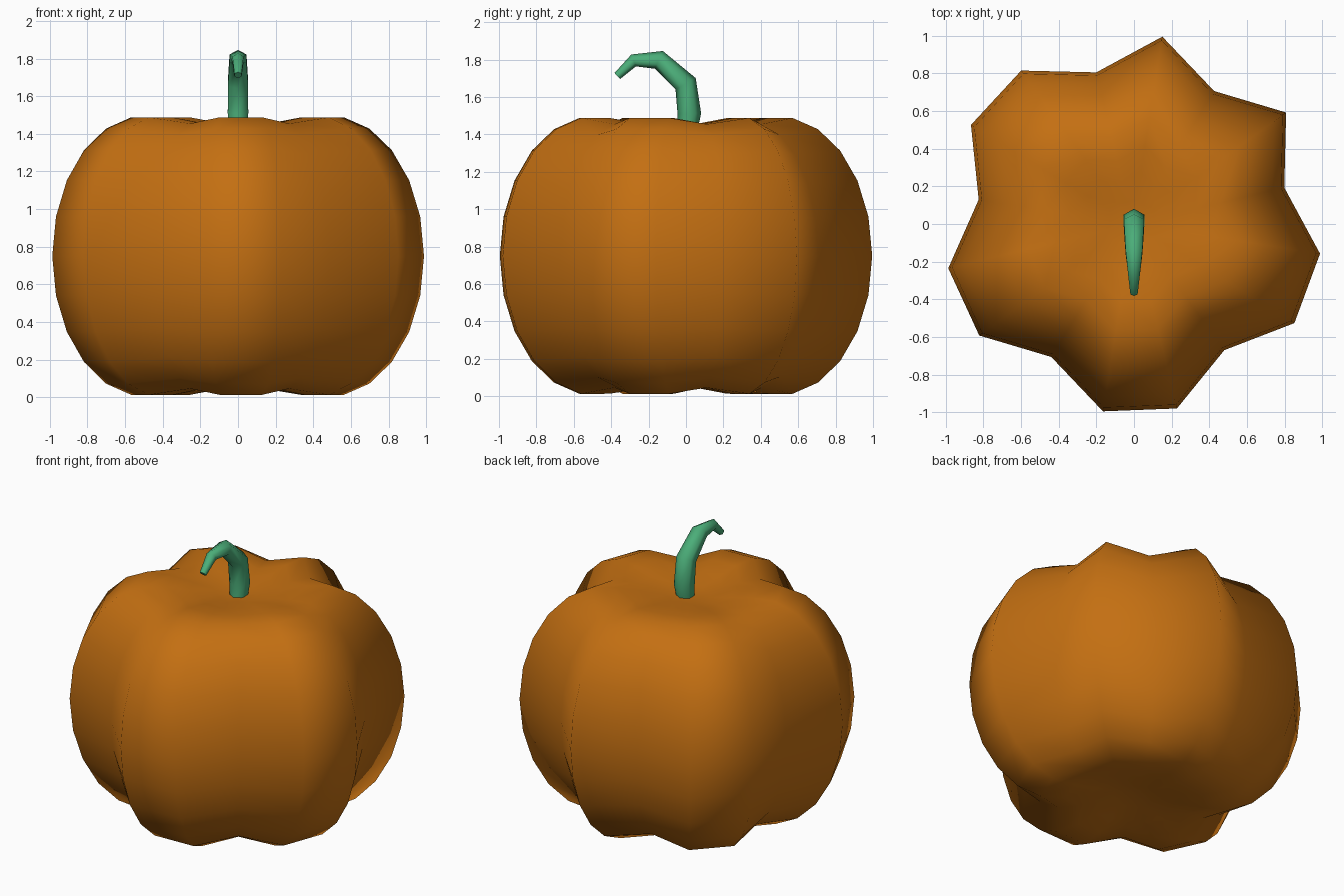
import bpy, bmesh, math
from mathutils import Vector

if "Cube" in bpy.data.objects:
    bpy.data.objects.remove(bpy.data.objects["Cube"])


def material(name, rgb):
    m = bpy.data.materials.new(name)
    m.diffuse_color = (*rgb, 1.0)
    m.use_nodes = True
    m.node_tree.nodes["Principled BSDF"].inputs["Base Color"].default_value = m.diffuse_color
    return m


def skin(name, rings, mat, start=None, end=None):
    """Bridge rings of points, closing the ends with a pole point or a cap."""
    bm = bmesh.new()
    loops = [[bm.verts.new(p) for p in ring] for ring in rings]
    n = len(loops[0])
    for a, b in zip(loops, loops[1:]):
        for i in range(n):
            j = (i + 1) % n
            bm.faces.new((a[i], a[j], b[j], b[i]))
    for loop, pole in ((loops[0], start), (loops[-1], end)):
        if pole is None:
            bm.faces.new(loop)
        else:
            v = bm.verts.new(pole)
            for i in range(n):
                bm.faces.new((loop[i], loop[(i + 1) % n], v))
    bmesh.ops.recalc_face_normals(bm, faces=bm.faces)
    mesh = bpy.data.meshes.new(name)
    bm.to_mesh(mesh)
    bm.free()
    mesh.materials.append(mat)
    obj = bpy.data.objects.new(name, mesh)
    bpy.context.collection.objects.link(obj)
    return obj


orange = material("pumpkin orange", (0.55, 0.16, 0.006))
green = material("stem green", (0.07, 0.42, 0.19))

# Pumpkin body: squashed ring profile, pulled in at the grooves
SIDES, MID = 16, 0.75
GROOVES = {1, 3, 6, 9, 12, 15}
profile = [(0.505 + 0.503 * math.cos(t), 0.745 * math.sin(t), 0.955)
           for t in (math.radians(360 / 22 * j) for j in range(-5, 6))]
dimple = [(0.42, 0.737, 0.957), (0.28, 0.715, 0.98), (0.14, 0.692, 1.0)]
profile = [(r, -z, g) for r, z, g in reversed(dimple)] + profile + dimple
body_rings = []
for r, z, groove_z in profile:
    ring = []
    for k in range(SIDES):
        a = math.radians(81 - 22.5 * k)
        sx, sz = (0.822, groove_z) if k in GROOVES else (1.0, 1.0)
        ring.append((r * sx * math.cos(a) - 0.007, r * sx * math.sin(a), MID + z * sz))
    body_rings.append(ring)
body = skin("pumpkin_body", body_rings, orange, (0, 0, MID - 0.68), (0, 0, MID + 0.68))
body.data.shade_smooth()

# Curved stem: tapering hexagon swept along a hook towards the front
path = [(0.005, 1.42, 0.055), (0.018, 1.51, 0.063), (-0.002, 1.67, 0.062),
        (-0.145, 1.798, 0.052), (-0.28, 1.795, 0.034), (-0.367, 1.712, 0.022)]
pts = [Vector((0, y, z)) for y, z, _ in path]
side = Vector((1, 0, 0))
stem_rings = []
for i, p in enumerate(pts):
    tangent = (pts[min(i + 1, len(pts) - 1)] - pts[max(i - 1, 0)]).normalized()
    out = side.cross(tangent)
    r = path[i][2]
    stem_rings.append([p + r * (out * math.cos(k * math.pi / 3) + side * math.sin(k * math.pi / 3))
                       for k in range(6)])
stem = skin("stem", stem_rings, green)
bpy.ops.object.select_all(action='DESELECT')
stem.select_set(True)
bpy.context.view_layer.objects.active = stem
bpy.ops.object.shade_smooth_by_angle(angle=math.radians(65))
